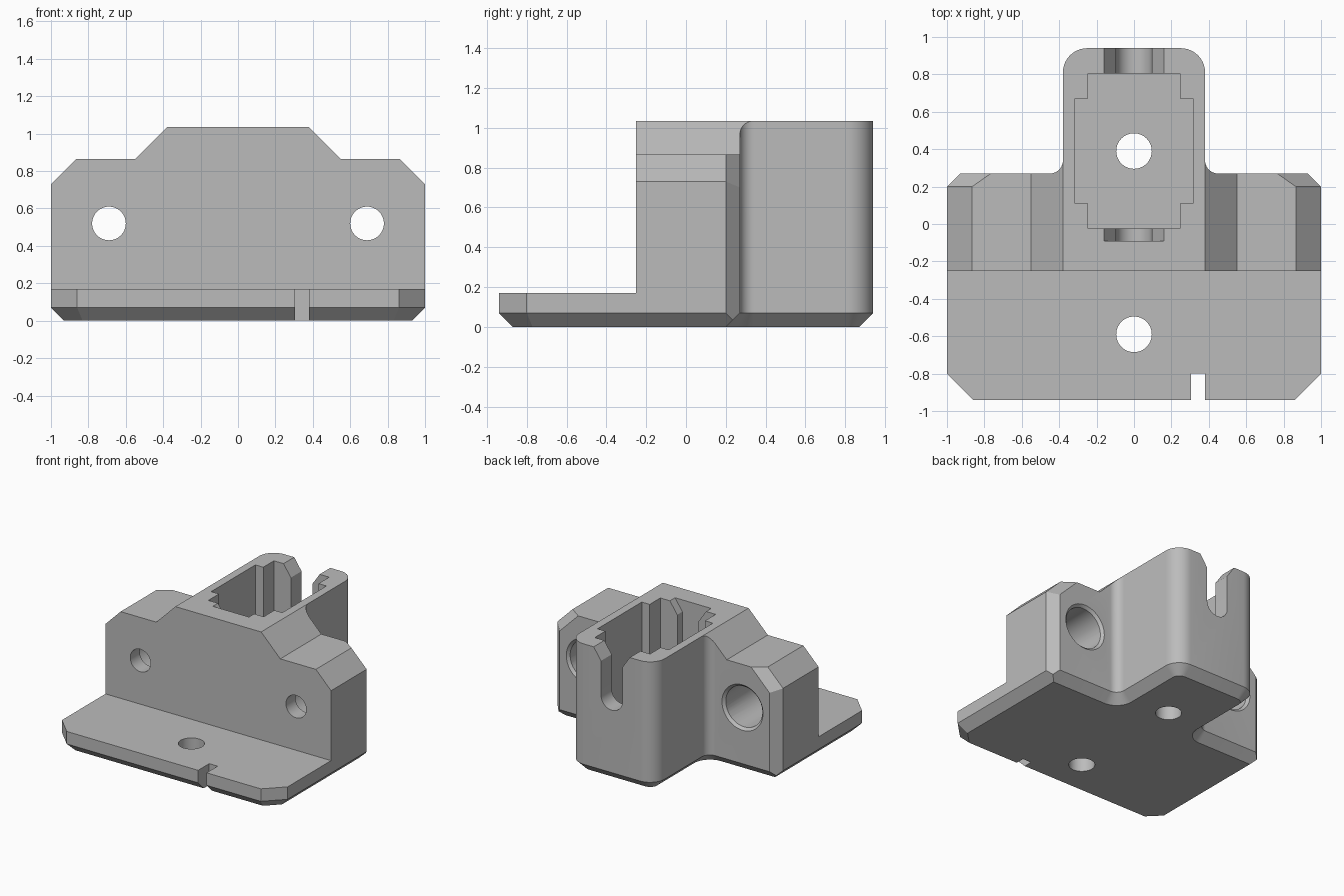
import bpy, bmesh
from math import cos, sin, pi, radians
from mathutils import Matrix, Vector

old = bpy.data.objects.get("Cube")
if old:
    bpy.data.objects.remove(old, do_unlink=True)

grey = bpy.data.materials.new("plain grey")
grey.use_nodes = True
grey.diffuse_color = (0.5, 0.5, 0.5, 1)
grey.node_tree.nodes["Principled BSDF"].inputs["Base Color"].default_value = (0.5, 0.5, 0.5, 1)


def make_object(name, bm):
    bmesh.ops.recalc_face_normals(bm, faces=bm.faces)
    mesh = bpy.data.meshes.new(name)
    bm.to_mesh(mesh)
    bm.free()
    mesh.materials.append(grey)
    obj = bpy.data.objects.new(name, mesh)
    bpy.context.collection.objects.link(obj)
    return obj


def loft(name, rings):
    """Closed solid through a stack of matching point rings."""
    bm = bmesh.new()
    loops = [[bm.verts.new(p) for p in ring] for ring in rings]
    n = len(loops[0])
    for a, b in zip(loops, loops[1:]):
        for i in range(n):
            j = (i + 1) % n
            bm.faces.new((a[i], a[j], b[j], b[i]))
    bm.faces.new(loops[0])
    bm.faces.new(loops[-1])
    return make_object(name, bm)


def box(name, low, high, matrix=Matrix()):
    (x0, y0, z0), (x1, y1, z1) = low, high
    corners = [(x0, y0), (x1, y0), (x1, y1), (x0, y1)]
    return loft(name, [[matrix @ Vector((x, y, z)) for x, y in corners] for z in (z0, z1)])


def prism_y(name, pts, y0, y1):
    return loft(name, [[(x, y, z) for x, z in pts] for y in (y0, y1)])


def bore(name, start, length, r1, r2=None, along_y=False):
    bm = bmesh.new()
    turn = Matrix.Rotation(-pi / 2, 4, 'X') if along_y else Matrix()
    place = Matrix.Translation(start) @ turn @ Matrix.Translation((0, 0, length / 2))
    bmesh.ops.create_cone(bm, cap_ends=True, segments=48, radius1=r1,
                          radius2=r2 or r1, depth=length, matrix=place)
    return make_object(name, bm)


def combine(target, tool, operation='DIFFERENCE'):
    mod = target.modifiers.new(tool.name, 'BOOLEAN')
    mod.operation, mod.solver, mod.object = operation, 'EXACT', tool
    bpy.context.view_layer.objects.active = target
    bpy.ops.object.modifier_apply(modifier=mod.name)
    bpy.data.objects.remove(tool, do_unlink=True)


def arc(cx, cy, r, start, end, steps=10):
    angles = [radians(start + (end - start) * i / steps) for i in range(steps + 1)]
    return [(cx + r * cos(a), cy + r * sin(a)) for a in angles]


def inset(pts, d):
    """Mitred inward offset of a counter-clockwise outline."""
    out = []
    for i, p in enumerate(pts):
        p = Vector(p)
        e1 = (p - Vector(pts[i - 1])).normalized()
        e2 = (Vector(pts[(i + 1) % len(pts)]) - p).normalized()
        n1, n2 = Vector((-e1.y, e1.x)), Vector((-e2.y, e2.x))
        out.append(p + (n1 + n2) * d / (1 + n1.dot(n2)))
    return out


def mirrored(half):
    return half + [(-x, y) for x, y in reversed(half)]


# Plan outline: wide foot, filleted into the rounded rear tower
CH = 0.07
half_plan = [(0.86, -0.94), (1, -0.8), (1, 0.27)]
half_plan += arc(0.45, 0.34, 0.07, 270, 180)
half_plan += arc(0.25, 0.81, 0.13, 0, 90)
plan = mirrored(half_plan)
bracket = loft("bracket_body", [
    [(x, y, 0) for x, y in inset(plan, CH)],
    [(x, y, CH) for x, y in plan],
    [(x, y, 1.2) for x, y in plan]])

# Stepped shoulders seen from the front
shoulders = mirrored([(1.1, -0.1), (1.1, 0.63), (0.865, 0.865), (0.55, 0.865), (0.38, 1.035)])
combine(bracket, prism_y("shoulder_profile", shoulders, -1.2, 1.2), 'INTERSECT')

# Low front flange with its notch and screw hole
combine(bracket, box("flange_step", (-1.2, -1.2, 0.17), (1.2, -0.25, 1.3)))
combine(bracket, box("flange_notch", (0.305, -1.1, -0.1), (0.38, -0.8, 0.3)))
combine(bracket, bore("flange_hole", (0, -0.59, -0.1), 0.5, 0.095))

for s in (-1, 1):
    # Chamfers on the rear edge of each side and sloped shoulder
    for label, point, normal, edge in (
            ("side", (s, 0.2, 0.4), (s, 1, 0), (0, 0, 1)),
            ("slope", (s * 0.93, 0.2, 0.8), (s * 0.5 ** 0.5, 1, 0.5 ** 0.5), (-s, 0, 1))):
        n, e = Vector(normal).normalized(), Vector(edge).normalized()
        frame = Matrix((n, e.cross(n), e)).transposed().to_4x4()
        frame = Matrix.Translation(point) @ frame
        reach = 0.6 if label == "side" else 0.3
        combine(bracket, box(label + "_chamfer", (0, -0.15, -reach), (0.15, 0.15, reach), frame))

    # Mounting bolt bores, wide and bevelled at the rear
    x, z = s * 0.69, 0.52
    combine(bracket, bore("bolt_hole", (x, -0.4, z), 0.5, 0.09, along_y=True))
    combine(bracket, bore("bolt_counterbore", (x, -0.13, z), 0.6, 0.162, along_y=True))
    combine(bracket, bore("bolt_lip", (x, 0.25, z), 0.04, 0.162, 0.202, along_y=True))

# Tower pocket with wider middle and drain hole
combine(bracket, box("pocket", (-0.245, -0.025, 0.17), (0.245, 0.805, 1.3)))
combine(bracket, box("pocket_sides", (-0.315, 0.11, 0.17), (0.315, 0.67, 1.3)))
combine(bracket, bore("pocket_hole", (0, 0.39, -0.1), 0.5, 0.095))

# Round-bottomed cable slot with flared mouth
slot = [(0.16, 1.2), (0.16, 1.035), (0.095, 0.94)]
slot = arc(0, 0.665, 0.095, 270, 360)[1:] + slot[::-1]
slot = [(0, 0.57)] + slot + [(-x, z) for x, z in reversed(slot)]
combine(bracket, prism_y("cable_slot", slot, -0.09, 1.1))

bpy.ops.object.select_all(action='DESELECT')
bracket.select_set(True)
bpy.context.view_layer.objects.active = bracket
bpy.ops.object.shade_smooth_by_angle(angle=radians(25))
